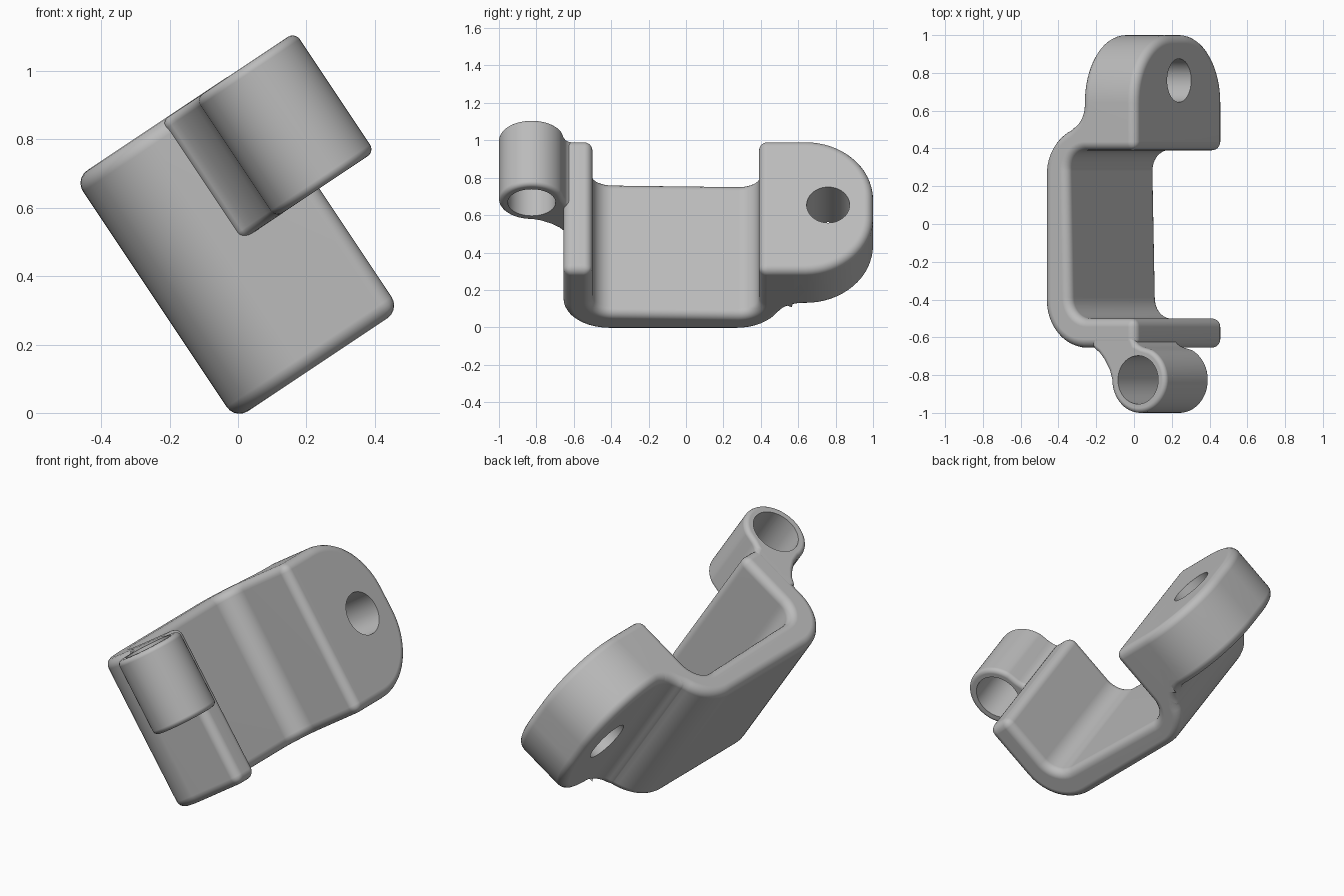
import bpy, bmesh, math
from mathutils import Matrix

cube = bpy.data.objects.get("Cube")
if cube:
    bpy.data.objects.remove(cube)

TILT = math.radians(-33.7)
W0, W1 = -0.012, 0.835           # bracket width range
BACK, FACE, INNER = -0.018, 0.562, 0.14

grey = bpy.data.materials.new("plain grey")
grey.use_nodes = True
COLOUR = (0.5, 0.5, 0.5, 1)
grey.diffuse_color = COLOUR
grey.node_tree.nodes["Principled BSDF"].inputs["Base Color"].default_value = COLOUR


def arc(cx, cy, r, start, end, n=12):
    """Points on an arc, angles in degrees."""
    angles = [math.radians(start + (end - start) * i / n) for i in range(n + 1)]
    return [(cx + r * math.cos(a), cy + r * math.sin(a)) for a in angles]


def prism(name, points, low, high, place):
    """Extrude a 2D outline; place maps (a, b, height) to a position."""
    bm = bmesh.new()
    rings = [[bm.verts.new(place(a, b, h)) for a, b in points] for h in (low, high)]
    bm.faces.new(rings[0])
    bm.faces.new(rings[1])
    for i in range(len(points)):
        j = (i + 1) % len(points)
        bm.faces.new((rings[0][i], rings[0][j], rings[1][j], rings[1][i]))
    bmesh.ops.recalc_face_normals(bm, faces=bm.faces)
    mesh = bpy.data.meshes.new(name)
    bm.to_mesh(mesh)
    bm.free()
    mesh.materials.append(grey)
    obj = bpy.data.objects.new(name, mesh)
    bpy.context.collection.objects.link(obj)
    return obj


def select(obj):
    bpy.ops.object.select_all(action='DESELECT')
    obj.select_set(True)
    bpy.context.view_layer.objects.active = obj


def cut(obj, cutter, operation):
    mod = obj.modifiers.new("cut", 'BOOLEAN')
    mod.operation, mod.solver, mod.object = operation, 'EXACT', cutter
    select(obj)
    bpy.ops.object.modifier_apply(modifier=mod.name)
    bpy.data.objects.remove(cutter)


def soften(obj, width):
    mod = obj.modifiers.new("round", 'BEVEL')
    mod.width, mod.segments = width, 5
    mod.limit_method, mod.angle_limit = 'ANGLE', math.radians(40)
    mod.use_clamp_overlap = False
    select(obj)
    bpy.ops.object.modifier_apply(modifier=mod.name)


def finish(obj):
    select(obj)
    bpy.ops.object.shade_smooth_by_angle(angle=math.radians(35))
    obj.modifiers.new("normals", 'WEIGHTED_NORMAL').keep_sharp = True
    obj.matrix_world = Matrix.Rotation(TILT, 4, 'Y')


def along_width(y, u, h):
    return (u, y, h)


def along_depth(y, w, h):
    return (h, y, w)


# Bracket: channel profile with a short front arm and a thick rear lug
profile = [(-0.655, FACE)]
profile += arc(-0.405, BACK + 0.25, 0.25, 180, 270)
profile += arc(0.265, BACK + 0.25, 0.25, 270, 337.8)
profile += arc(0.63, 0.083, 0.14, 157.8, 90)[1:]
profile += [(1.0, 0.223), (1.0, FACE), (0.39, FACE)]
profile += arc(0.28, INNER + 0.10, 0.11, 0, -90)
profile += arc(-0.39, INNER + 0.115, 0.11, -90, -180)
profile += [(-0.5, FACE)]
bracket = prism("bracket", profile, W0, W1, along_width)

# Round the free end of the rear lug
R = 0.36
side = [(-1.2, W0 - 0.1), (0.5, W0 - 0.1), (0.5, W0)]
side = [(0.5, W0 - 0.1), (0.5, W0)]
side += arc(1 - R, W0 + R, R, -90, 0, 16) + arc(1 - R, W1 - R, R, 0, 90, 16)
side += [(0.5, W1), (0.5, W1 + 0.1), (1.2, W1 + 0.1), (1.2, W0 - 0.1)]
cut(bracket, prism("lug_trim", side, -0.5, 1, along_depth), 'DIFFERENCE')
soften(bracket, 0.045)

# Cross hole in the lug
cut(bracket, prism("lug_hole", arc(0.76, 0.412, 0.115, 0, 352.5, 47), -0.5, 1, along_depth),
    'DIFFERENCE')
finish(bracket)

# Hinge barrel with the web that blends it into the front arm
CY, CU, RB = -0.825, 0.582, 0.175
web = arc(CY, CU, RB, -88, 155, 40)[::-1]
web = arc(CY, CU, RB, 25, 270, 40)
web += [(-0.775, 0.392), (-0.72, 0.36), (-0.68, 0.325), (-0.655, 0.285), (-0.59, 0.285),
        (-0.59, 0.54), (-0.635, 0.56), (-0.652, 0.60)]
barrel = prism("hinge_barrel", web, 0.414, W1 - 0.001, along_width)
soften(barrel, 0.025)
cut(barrel, prism("pin_hole", arc(CY, CU, 0.128, 0, 352.5, 47), 0, 1.2, along_width), 'DIFFERENCE')
finish(barrel)
